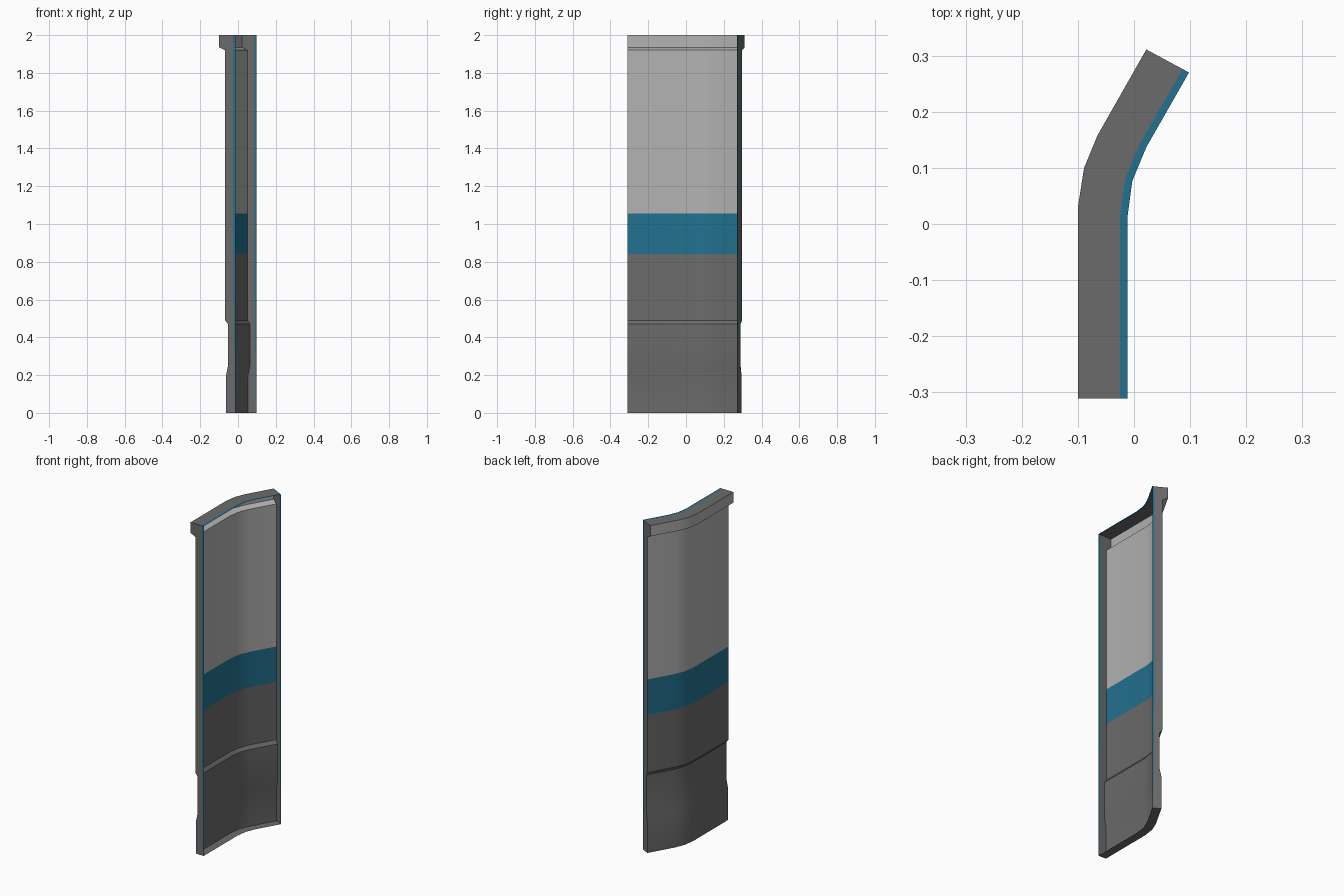
import bpy, math

if "Cube" in bpy.data.objects:
    bpy.data.objects.remove(bpy.data.objects["Cube"])

def material(name, rgb):
    m = bpy.data.materials.new(name)
    m.diffuse_color = (*rgb, 1)
    m.use_nodes = True
    m.node_tree.nodes["Principled BSDF"].inputs["Base Color"].default_value = m.diffuse_color
    return m

MATS = [material("dark grey", (0.148, 0.148, 0.148)),
        material("light grey", (0.45, 0.45, 0.45)),
        material("blue", (0.016, 0.165, 0.28))]
DARK, LIGHT, BLUE = 0, 1, 2

# Plan curves: open inner edge and outermost lip edge
INNER = [(-0.012, -0.311), (-0.012, 0.01), (-0.003, 0.077), (0.022, 0.137), (0.098, 0.27)]
OUTER = [(-0.10, -0.311), (-0.10, 0.03), (-0.089, 0.10), (-0.065, 0.158), (0.022, 0.311)]
# Section: (height, depth as a share of the lip depth)
SECTION = [(0, 0.58), (0.20, 0.58), (0.25, 0.466), (0.47, 0.466), (0.49, 0.636),
           (0.84, 0.636), (1.055, 0.636), (1.92, 0.636), (1.935, 1.0), (2.0, 1.0)]
STRIP = 0.15

def point(k, t, z):
    a, b = INNER[k], OUTER[k]
    return (a[0] + (b[0] - a[0]) * t, a[1] + (b[1] - a[1]) * t, z)

def grid(name, rows, rule, flip=False):
    """Surface through rows of points; rule(row, column) gives the colour."""
    n = len(rows[0])
    verts = [p for r in rows for p in r]
    faces, cols = [], []
    for i in range(len(rows) - 1):
        for j in range(n - 1):
            f = [i * n + j, i * n + j + 1, (i + 1) * n + j + 1, (i + 1) * n + j]
            faces.append(f[::-1] if flip else f)
            cols.append(rule(i, j))
    me = bpy.data.meshes.new(name)
    me.from_pydata(verts, [], faces)
    for m in MATS:
        me.materials.append(m)
    for p, c in zip(me.polygons, cols):
        p.material_index = c
    ob = bpy.data.objects.new(name, me)
    bpy.context.collection.objects.link(ob)
    return ob

ks = range(len(INNER))

# Bent wall skin with lip, blue band and dark lower part
def skin_colour(i, j):
    z = SECTION[i][0]
    return DARK if z < 0.84 else BLUE if z < 1.05 else LIGHT

skin = grid("wall_skin", [[point(k, t, z) for k in ks] for z, t in SECTION], skin_colour, True)
bpy.context.view_layer.objects.active = skin
skin.select_set(True)
bpy.ops.object.shade_smooth_by_angle(angle=math.radians(30))

# End caps with a thin blue strip that narrows towards the floor
for name, k, flip in (("front_end_cap", 0, False), ("back_end_cap", len(INNER) - 1, True)):
    rows = []
    for z, t in SECTION:
        s = STRIP * (0.3 + 0.7 * min(1, z / 0.8))
        rows.append([point(k, t, z), point(k, s, z), point(k, 0, z)])
    grid(name, rows, lambda i, j: BLUE if j else DARK, flip)

# Top cap with blue strip, and plain bottom cap
grid("top_cap", [[point(k, t, 2.0) for t in (1, STRIP, 0)] for k in ks],
     lambda i, j: BLUE if j else DARK)
grid("bottom_cap", [[point(k, t, 0.0) for t in (SECTION[0][1], 0)] for k in ks],
     lambda i, j: DARK, True)
